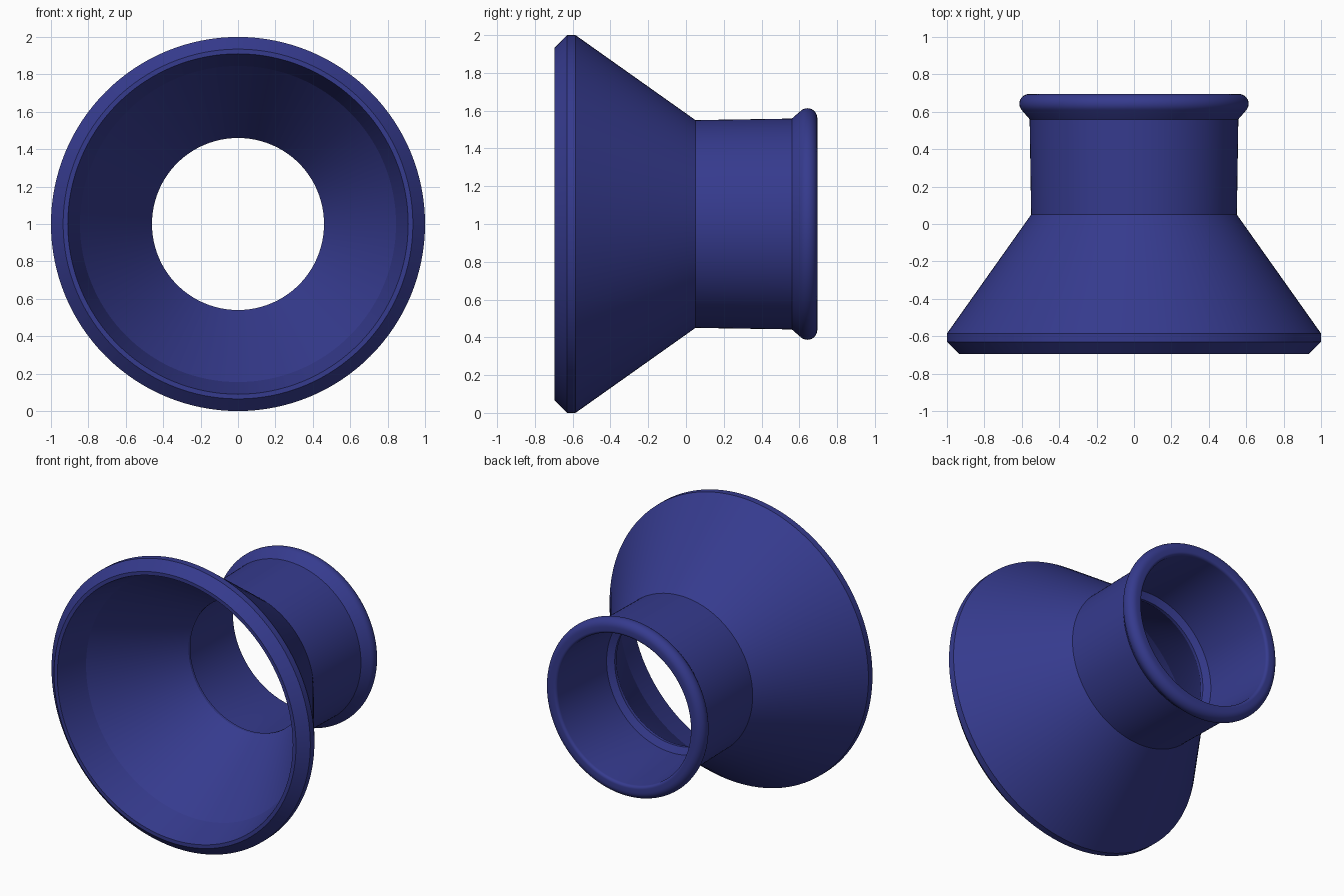
import bpy, bmesh, math

if "Cube" in bpy.data.objects:
    bpy.data.objects.remove(bpy.data.objects["Cube"])

SEGMENTS = 128

blue = bpy.data.materials.new("deep_blue")
blue.diffuse_color = (0.036, 0.043, 0.27, 1)
blue.use_nodes = True
blue.node_tree.nodes["Principled BSDF"].inputs["Base Color"].default_value = blue.diffuse_color


def arc(cy, cr, rad, start, end, steps):
    """Points (y, radius) on a circular arc, angles in degrees from +radius towards +y."""
    pts = []
    for i in range(steps + 1):
        a = math.radians(start + (end - start) * i / steps)
        pts.append((cy + rad * math.sin(a), cr + rad * math.cos(a)))
    return pts


def lathe(name, profile):
    """Spin a closed (y, radius) profile around the horizontal axis at z = 1."""
    bm = bmesh.new()
    rings = []
    for y, r in profile:
        ring = []
        for i in range(SEGMENTS):
            a = 2 * math.pi * i / SEGMENTS
            ring.append(bm.verts.new((r * math.cos(a), y, 1 + r * math.sin(a))))
        rings.append(ring)
    for k, ring in enumerate(rings):
        nxt = rings[(k + 1) % len(rings)]
        for i in range(SEGMENTS):
            j = (i + 1) % SEGMENTS
            bm.faces.new((ring[i], ring[j], nxt[j], nxt[i]))
    bmesh.ops.recalc_face_normals(bm, faces=bm.faces)
    mesh = bpy.data.meshes.new(name)
    bm.to_mesh(mesh)
    bm.free()
    mesh.materials.append(blue)
    obj = bpy.data.objects.new(name, mesh)
    bpy.context.collection.objects.link(obj)
    bpy.context.view_layer.objects.active = obj
    obj.select_set(True)
    bpy.ops.object.shade_smooth_by_angle(angle=math.radians(16))
    obj.select_set(False)
    return obj


# Outside: chamfered rim, cone, neck
outside = [(-0.695, 0.91), (-0.695, 0.935), (-0.63, 1.0), (-0.585, 1.0),
           (0.05, 0.55), (0.56, 0.558)]
# Rounded bead at the neck's end
bead = arc(0.643, 0.561, 0.052, -40, 90, 12) + arc(0.675, 0.536, 0.02, 90, 180, 6)
# Inside: neck bore, inner lip, funnel and rim recess
inside = [(0.155, 0.505), (0.13, 0.46), (0.11, 0.46), (-0.47, 0.845)]

lathe("funnel_body", outside + bead + inside)
